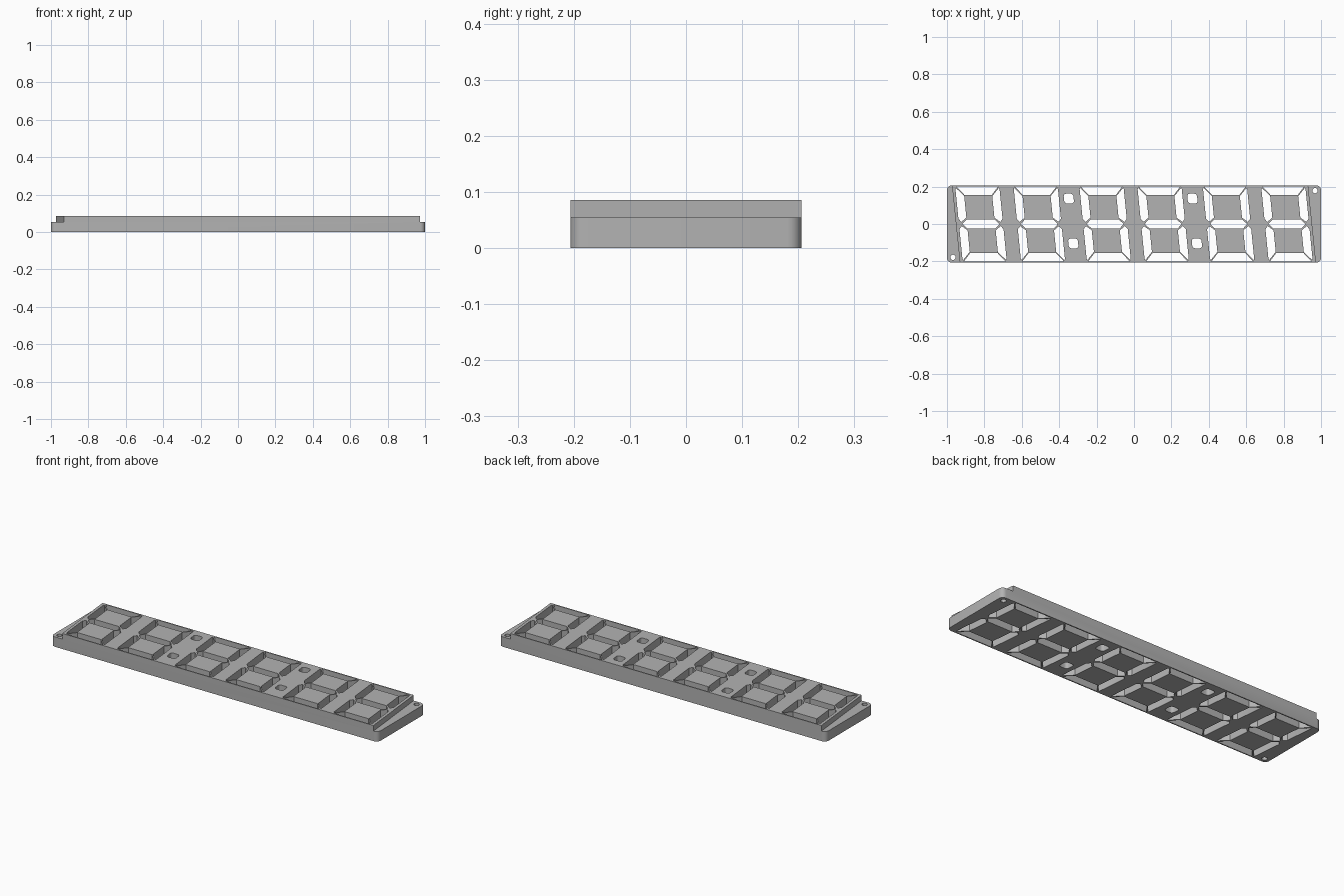
import bpy, bmesh, math

if "Cube" in bpy.data.objects:
    bpy.data.objects.remove(bpy.data.objects["Cube"])

H_BASE, H_TOP = 0.055, 0.086
HY = 0.206
SLANT = 0.1

grey = bpy.data.materials.new("plastic_grey")
grey.diffuse_color = (0.45, 0.45, 0.45, 1)
grey.use_nodes = True
grey.node_tree.nodes["Principled BSDF"].inputs["Base Color"].default_value = grey.diffuse_color


def prism(bm, pts, z0, z1):
    """Add a closed vertical prism with the given outline."""
    area = sum(a[0] * b[1] - b[0] * a[1] for a, b in zip(pts, pts[1:] + pts[:1]))
    if area < 0:
        pts = pts[::-1]
    low = [bm.verts.new((x, y, z0)) for x, y in pts]
    high = [bm.verts.new((x, y, z1)) for x, y in pts]
    bm.faces.new(low[::-1])
    bm.faces.new(high)
    n = len(pts)
    for i in range(n):
        j = (i + 1) % n
        bm.faces.new((low[i], low[j], high[j], high[i]))


def rounded(cx, cy, hx, hy, r, steps):
    """Rounded rectangle outline."""
    pts = []
    for k, (sx, sy) in enumerate([(1, 1), (-1, 1), (-1, -1), (1, -1)]):
        for i in range(steps + 1):
            a = math.pi / 2 * (k + i / steps)
            pts.append((cx + sx * (hx - r) + r * math.cos(a),
                        cy + sy * (hy - r) + r * math.sin(a)))
    return pts


def circle(cx, cy, r, n=20):
    return [(cx + r * math.cos(math.tau * i / n), cy + r * math.sin(math.tau * i / n))
            for i in range(n)]


def finish(bm, name):
    mesh = bpy.data.meshes.new(name)
    bm.to_mesh(mesh)
    bm.free()
    ob = bpy.data.objects.new(name, mesh)
    bpy.context.collection.objects.link(ob)
    mesh.materials.append(grey)
    return ob


# Housing with rounded corners
bm = bmesh.new()
prism(bm, rounded(0, 0, 1.0, HY, 0.025, 6), 0, H_TOP)
housing = finish(bm, "display_housing")

# Openings and slanted end steps
bm = bmesh.new()
W, H, T, G = 0.118, 0.2, 0.043, 0.007
top_seg = [(-W + G, H), (W - G, H), (W - T - 0.003, H - T - 0.003),
           (-W + T + 0.003, H - T - 0.003)]
side_seg = [(W - 0.003, H - G), (W, H - 0.014), (W, 0.028), (W - 0.014, 0.011),
            (W - T, 0.034), (W - T, H - T - 0.008)]
mid_seg = [(W - 0.019, 0), (W - T, 0.024), (-W + T, 0.024),
           (-W + 0.019, 0), (-W + T, -0.024), (W - T, -0.024)]


def flip(pts, sx, sy):
    return [(x * sx, y * sy) for x, y in pts]


segments = [mid_seg, top_seg, flip(top_seg, 1, -1)]
segments += [flip(side_seg, sx, sy) for sx in (1, -1) for sy in (1, -1)]
for cx in (-0.818, -0.506, -0.154, 0.156, 0.506, 0.818):
    for seg in segments:
        prism(bm, [(cx + x - SLANT * y, y) for x, y in seg], -0.05, 0.15)

# Colon dots
for cx in (-0.335, 0.326):
    for cy in (0.136, -0.104):
        dot = rounded(0, 0, 0.026, 0.026, 0.014, 4)
        prism(bm, [(cx + x - SLANT * (y + cy), y + cy) for x, y in dot], -0.05, 0.15)

# Slanted steps at both ends, and the screw holes below them
for s in (1, -1):
    step = [(0.973, -0.206), (0.931, 0.206), (0.921, 0.304), (1.2, 0.304),
            (1.2, -0.304), (0.983, -0.304)]
    prism(bm, flip(step, s, s), H_BASE, 0.15)
finish_cut = finish(bm, "opening_cutter")

bm = bmesh.new()
for s in (1, -1):
    prism(bm, circle(0.968 * s, 0.178 * s, 0.014), -0.05, 0.12)
hole_cut = finish(bm, "screw_hole_cutter")

for cutter in (finish_cut, hole_cut):
    cutter.hide_render = True
    cutter.hide_set(True)
    mod = housing.modifiers.new(cutter.name, 'BOOLEAN')
    mod.operation = 'DIFFERENCE'
    mod.solver = 'EXACT'
    mod.object = cutter

# Bake the cuts, then shade the rounded corners smoothly
bpy.ops.object.select_all(action='DESELECT')
housing.select_set(True)
bpy.context.view_layer.objects.active = housing
for mod in list(housing.modifiers):
    bpy.ops.object.modifier_apply(modifier=mod.name)
for cutter in (finish_cut, hole_cut):
    bpy.data.objects.remove(cutter)
bpy.ops.object.shade_smooth_by_angle(angle=math.radians(30))
